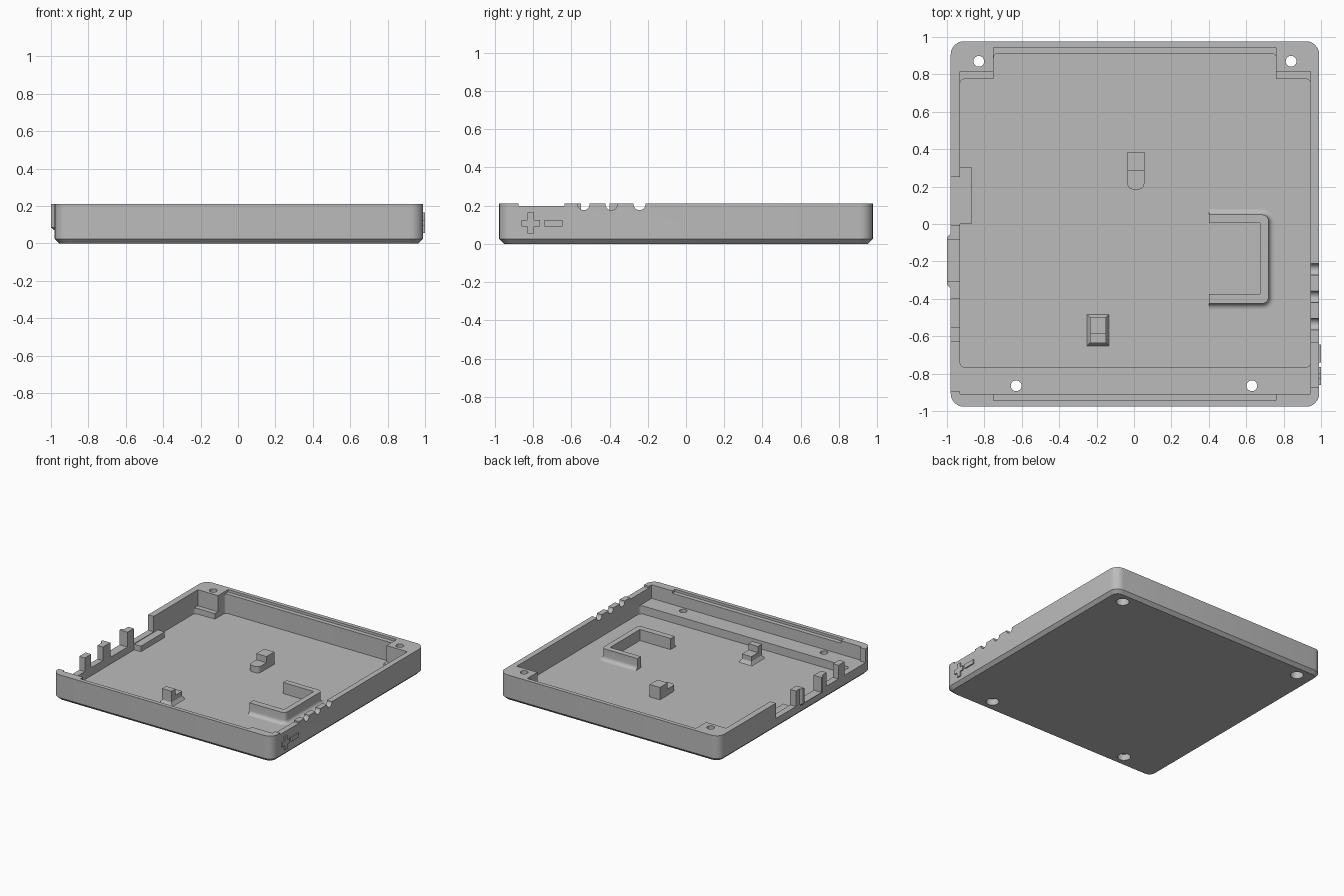
import bpy, bmesh, math

if "Cube" in bpy.data.objects:
    bpy.data.objects.remove(bpy.data.objects["Cube"], do_unlink=True)

grey = bpy.data.materials.new("light grey plastic")
grey.use_nodes = True
colour = (0.5, 0.5, 0.5, 1)
grey.diffuse_color = colour
grey.node_tree.nodes["Principled BSDF"].inputs["Base Color"].default_value = colour

FLOOR, TOP, HIGH = 0.035, 0.21, 0.4


def rounded(x0, x1, y0, y1, r=0.0, steps=6):
    """Counter-clockwise rectangle outline with round corners."""
    if r == 0:
        return [(x0, y0), (x1, y0), (x1, y1), (x0, y1)]
    centres = [(x1 - r, y1 - r), (x0 + r, y1 - r), (x0 + r, y0 + r), (x1 - r, y0 + r)]
    pts = []
    for q, (cx, cy) in enumerate(centres):
        for i in range(steps + 1):
            a = math.pi / 2 * (q + i / steps)
            pts.append((cx + r * math.cos(a), cy + r * math.sin(a)))
    return pts


def circle(cx, cy, r, n=24):
    return [(cx + r * math.cos(2 * math.pi * i / n), cy + r * math.sin(2 * math.pi * i / n))
            for i in range(n)]


def loft(name, layers):
    """Closed solid through stacked outlines, each given as (z, points)."""
    bm = bmesh.new()
    rings = [[bm.verts.new((x, y, z)) for x, y in pts] for z, pts in layers]
    for a, b in zip(rings, rings[1:]):
        for i in range(len(a)):
            j = (i + 1) % len(a)
            bm.faces.new((a[i], a[j], b[j], b[i]))
    bm.faces.new(rings[0][::-1])
    bm.faces.new(rings[-1])
    bmesh.ops.recalc_face_normals(bm, faces=bm.faces)
    mesh = bpy.data.meshes.new(name)
    bm.to_mesh(mesh)
    bm.free()
    mesh.materials.append(grey)
    obj = bpy.data.objects.new(name, mesh)
    bpy.context.collection.objects.link(obj)
    return obj


def block(name, x0, x1, y0, y1, z0, z1, r=0.0):
    outline = rounded(x0, x1, y0, y1, r)
    return loft(name, [(z0, outline), (z1, outline)])


def combine(target, tool, operation="DIFFERENCE"):
    """Apply a boolean and discard the tool."""
    mod = target.modifiers.new("cut", "BOOLEAN")
    mod.operation, mod.solver, mod.object = operation, "EXACT", tool
    bpy.context.view_layer.update()
    graph = bpy.context.evaluated_depsgraph_get()
    mesh = bpy.data.meshes.new_from_object(target.evaluated_get(graph))
    target.modifiers.clear()
    target.data = mesh
    bpy.data.objects.remove(tool, do_unlink=True)


def smooth(obj):
    bpy.ops.object.select_all(action="DESELECT")
    obj.select_set(True)
    bpy.context.view_layer.objects.active = obj
    bpy.ops.object.shade_smooth_by_angle(angle=math.radians(30))


# Tray body with chamfered underside
edge = rounded(-0.98, 0.99, -0.977, 0.977, 0.07)
tray = loft("tray", [(0, rounded(-0.955, 0.965, -0.952, 0.952, 0.05)), (0.025, edge), (TOP, edge)])

# Slanted connector surround on the right wall
bump = [(-0.95, -0.345), (-0.98, -0.345), (-1.0, -0.325), (-1.0, -0.07), (-0.98, -0.05), (-0.95, -0.05)]
flat = [(max(x, -0.975), y) for x, y in bump]
combine(tray, loft("surround", [(0.065, flat), (0.085, bump), (TOP, bump)]), "UNION")

# Cavity, front shelf, rear corner ledges and rim lips
for box in [
    (-0.93, 0.945, -0.765, 0.775, FLOOR, HIGH, 0.025),
    (-0.93, 0.945, -0.91, -0.6, 0.1, HIGH),
    (-0.93, 0.945, 0.6, 0.815, 0.08, HIGH),
    (-0.75, 0.76, 0.5, 0.91, FLOOR, HIGH, 0.02),
    (-0.75, 0.76, 0.5, 0.945, 0.19, HIGH),
    (-0.75, 0.76, -0.945, -0.5, 0.19, HIGH),
    (0.9, 1.1, -0.875, -0.635, 0.197, HIGH),
]:
    combine(tray, block("cavity", *box))

# Connector openings between the posts of the right wall
for y0, y1, z in [(-0.895, -0.63, 0.1), (-0.55, -0.4, 0.1), (-0.305, -0.085, 0.09), (-0.005, 0.25, 0.085)]:
    combine(tray, block("opening", -1.1, -0.91, y0, y1, z, HIGH))

# Round cable notches in the left wall
for y in (-0.535, -0.39, -0.243):
    notch = loft("notch", [(0.9, circle(-0.207, y, 0.031)), (1.1, circle(-0.207, y, 0.031))])
    notch.rotation_euler.y = math.pi / 2
    # turning about y sends local (x, z) to (z, -x)
    combine(tray, notch)

# Screw holes, wider below
for x, y, z in [(-0.83, 0.87, 0.1), (0.84, 0.87, 0.1), (-0.63, -0.865, 0.05), (0.63, -0.865, 0.05)]:
    wide, thin = circle(x, y, 0.048), circle(x, y, 0.029)
    combine(tray, loft("screw_hole", [(-0.1, wide), (z, wide), (z + 0.01, thin), (HIGH, thin)]))
smooth(tray)


# U-shaped holder with a flared foot on its outer side
def u_outline(d):
    right, low, high, r = 0.72 + d, -0.425 - d, 0.05 + d, 0.035 + d
    pts = [(0.4, low)]
    for cy, start in ((low + r, -math.pi / 2), (high - r, 0)):
        for i in range(7):
            a = start + math.pi / 2 * i / 6
            pts.append((right - r + r * math.cos(a), cy + r * math.sin(a)))
    return pts + [(0.4, high), (0.4, 0.005), (0.675, 0.005), (0.675, -0.375), (0.4, -0.375)]


foot = [(FLOOR - 0.005, u_outline(0.032))]
for i in range(6):
    a = math.pi / 2 * i / 5
    foot.append((FLOOR + 0.03 * (1 - math.cos(a)), u_outline(0.03 * (1 - math.sin(a)))))
smooth(loft("u_holder", foot + [(0.125, u_outline(0))]))

# Stepped support in the middle
LOW = FLOOR - 0.005
smooth(block("support_step", -0.035, 0.055, 0.185, 0.34, LOW, 0.085, 0.03))
block("support_stop", -0.036, 0.056, 0.285, 0.385, LOW, 0.135)

# Small clip with flared foot
clip = [(z, rounded(-0.235 - d, -0.15 + d, -0.635 - d, -0.5 + d))
        for z, d in ((LOW, 0.02), (0.04, 0.012), (0.06, 0.0), (0.1, 0.0))]
loft("clip_base", clip)
block("clip_stop", -0.235, -0.15, -0.635, -0.585, 0.09, 0.15)

# Rail along the right wall
block("side_rail", -0.94, -0.87, 0.0, 0.305, LOW, 0.08)

# Raised polarity bars on the left wall
for name, y0, y1, z0, z1 in [
    ("plus_upright", -0.828, -0.796, 0.055, 0.165),
    ("plus_crossbar", -0.86, -0.764, 0.092, 0.126),
    ("minus_bar", -0.74, -0.645, 0.092, 0.126),
]:
    block(name, 0.985, 1.0, y0, y1, z0, z1)
